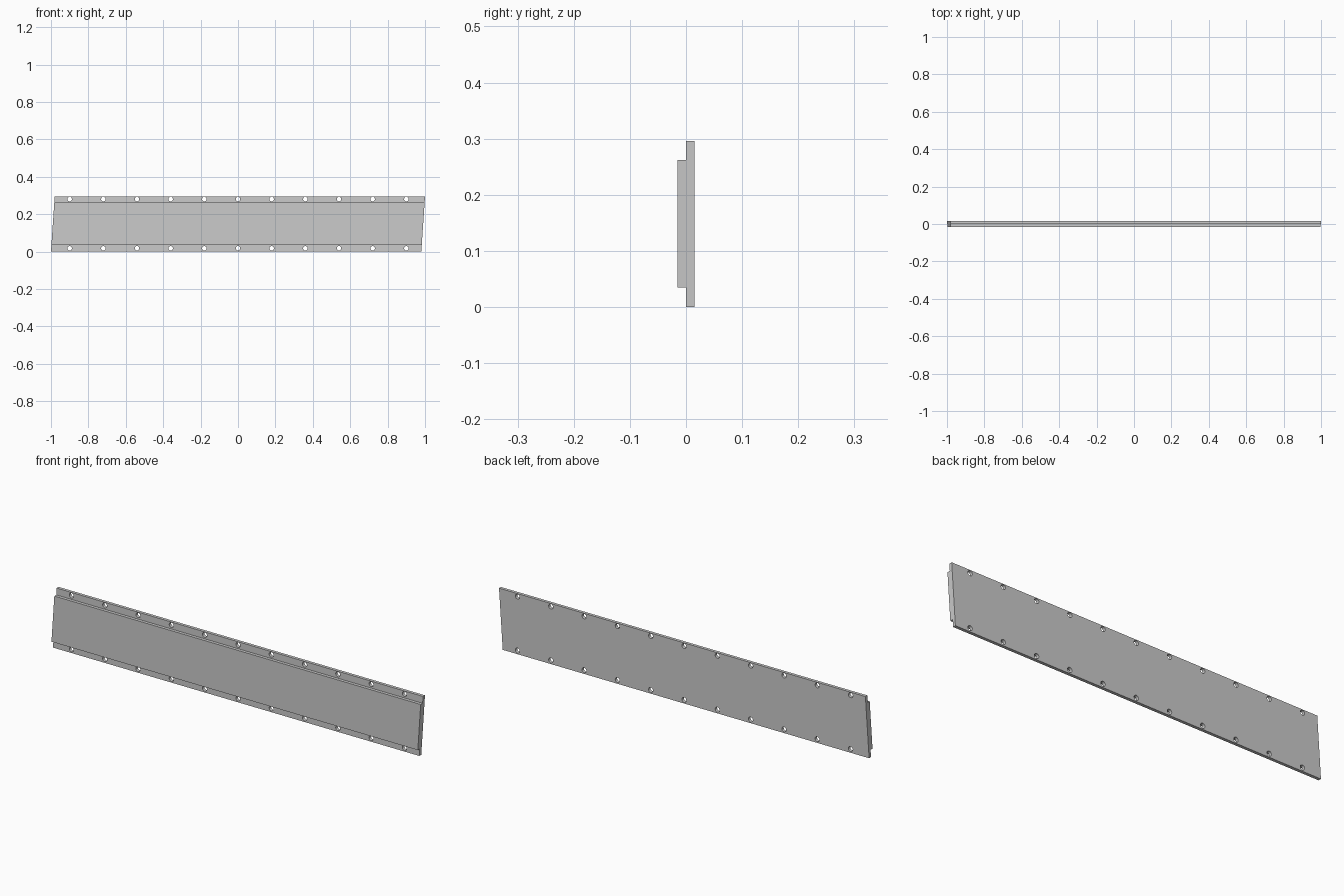
import bpy, bmesh, math
from mathutils import Matrix, Vector

if "Cube" in bpy.data.objects:
    bpy.data.objects.remove(bpy.data.objects["Cube"])

HEIGHT, FLANGE, DEPTH = 0.296, 0.035, 0.015
SHEAR = 0.02 / HEIGHT          # ends lean towards +x going up


def make_object(name, bm):
    bmesh.ops.recalc_face_normals(bm, faces=bm.faces)
    mesh = bpy.data.meshes.new(name)
    bm.to_mesh(mesh)
    bm.free()
    obj = bpy.data.objects.new(name, mesh)
    bpy.context.collection.objects.link(obj)
    return obj


# Stepped cross-section (y, z) swept along x with slanted ends
profile = [(DEPTH, 0), (0, 0), (0, FLANGE), (-DEPTH, FLANGE),
           (-DEPTH, HEIGHT - 0.034), (0, HEIGHT - 0.034), (0, HEIGHT), (DEPTH, HEIGHT)]
bm = bmesh.new()
face = bm.faces.new([bm.verts.new((-1 + SHEAR * z, y, z)) for y, z in profile])
ext = bmesh.ops.extrude_face_region(bm, geom=[face], use_keep_orig=True)
bmesh.ops.translate(bm, vec=Vector((1.98, 0, 0)),
                    verts=[v for v in ext["geom"] if isinstance(v, bmesh.types.BMVert)])
panel = make_object("stepped_panel", bm)

# Bolt holes through both flanges
bm = bmesh.new()
for i in range(11):
    for z in (0.018, 0.281):
        bmesh.ops.create_cone(
            bm, cap_ends=True, segments=24, radius1=0.012, radius2=0.012, depth=0.1,
            matrix=Matrix.Translation((-0.9 + 0.18 * i, 0, z)) @ Matrix.Rotation(math.pi / 2, 4, 'X'))
cutter = make_object("hole_cutter", bm)
cutter.hide_render = True

mod = panel.modifiers.new("holes", 'BOOLEAN')
mod.operation = 'DIFFERENCE'
mod.solver = 'EXACT'
mod.object = cutter
bpy.context.view_layer.objects.active = panel
panel.select_set(True)
bpy.ops.object.modifier_apply(modifier=mod.name)
bpy.data.objects.remove(cutter, do_unlink=True)
bpy.ops.object.shade_smooth_by_angle(angle=math.radians(30))
